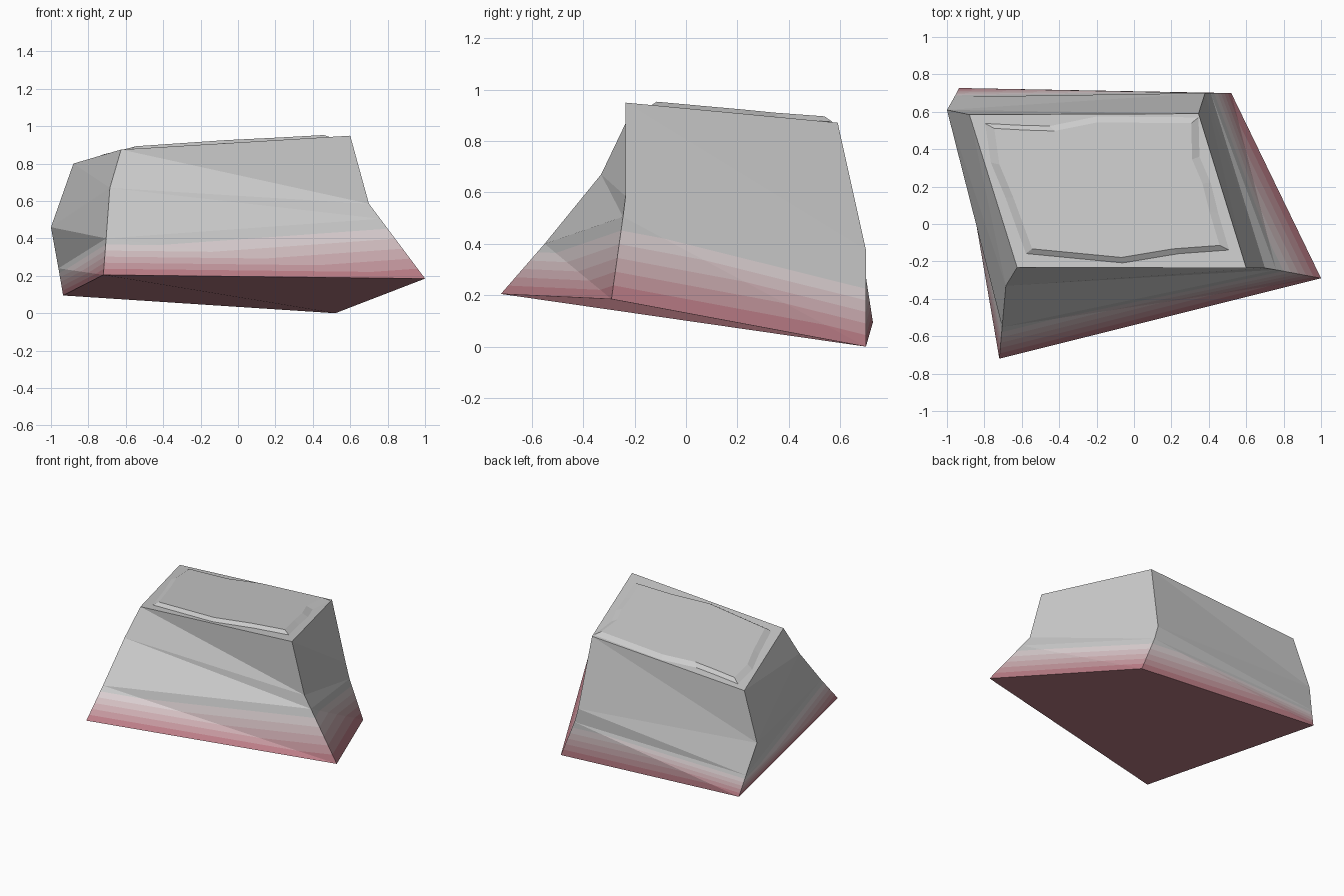
import bpy, bmesh
from mathutils import Vector

if "Cube" in bpy.data.objects:
    bpy.data.objects.remove(bpy.data.objects["Cube"])

# Corner rings, ordered front-left, front-right, back-right, back-left
BASE = [(-.72, -.72, .205), (1, -.29, .185), (.52, .70, 0), (-.935, .727, .095)]
LOW = [(-.705, -.55, .40), (.76, -.245, .505), (.41, .70, .27), (-.96, .68, .24)]
MID = [(-.685, -.33, .67), (.70, -.235, .585), (.38, .70, .375), (-1, .61, .46)]
TOP = [(-.625, -.232, .875), (.60, -.235, .949), (.345, .59, .871), (-.88, .585, .80)]


def material(name, t):
    """Stain colour blended to plain grey as t goes 0 to 1."""
    m = bpy.data.materials.new(name)
    stain = Vector((.49, .16, .20))
    m.diffuse_color = (*stain.lerp(Vector((.8, .8, .8)), t), 1)
    m.use_nodes = True
    m.node_tree.nodes["Principled BSDF"].inputs["Base Color"].default_value = m.diffuse_color
    return m


def make_object(name, bm, mats=()):
    bmesh.ops.remove_doubles(bm, verts=bm.verts, dist=1e-4)
    bmesh.ops.recalc_face_normals(bm, faces=bm.faces)
    mesh = bpy.data.meshes.new(name)
    bm.to_mesh(mesh)
    bm.free()
    for m in mats:
        mesh.materials.append(m)
    bpy.context.collection.objects.link(bpy.data.objects.new(name, mesh))


def level(lower, upper, t):
    """Ring at height t, with a point on each side's diagonal."""
    lo, up = [Vector(p) for p in lower], [Vector(p) for p in upper]
    ring = []
    for i in range(4):
        ring += [lo[i].lerp(up[i], t), lo[(i + 1) % 4].lerp(up[i], t)]
    return ring


def band(bm, lower, upper, mat, steps=1):
    for s in range(steps):
        a = level(lower, upper, s / steps)
        b = level(lower, upper, (s + 1) / steps)
        for i in range(8):
            j = (i + 1) % 8
            pts = []
            for p in (a[i], a[j], b[j], b[i]):
                if all((p - q).length > 1e-5 for q in pts):
                    pts.append(p)
            if len(pts) > 2:
                f = bm.faces.new([bm.verts.new(p) for p in pts])
                f.material_index = mat + s


# Rock body: stained foot fading to grey, then two grey bands
STEPS = 6
mats = [material(f"stain_{i}", (i + .5) / STEPS) for i in range(STEPS)]
mats.append(material("grey", 1))
bm = bmesh.new()
band(bm, BASE, LOW, 0, STEPS)
band(bm, LOW, MID, STEPS)
band(bm, MID, TOP, STEPS)
bm.faces.new([bm.verts.new(p) for p in BASE])
bm.faces.new([bm.verts.new(p) for p in TOP]).material_index = STEPS
make_object("rock_body", bm, mats)

# Raised slab on the sloping top, with a chipped bevelled rim
OUTLINE = [(-.58, -.16), (-.06, -.21), (.24, -.16), (.51, -.14), (.45, .06),
           (.41, .22), (.35, .36), (.345, .57), (-.2, .575), (-.45, .525),
           (-.62, .53), (-.8, .54), (-.77, .33), (-.69, .14)]


def on_top(x, y, lift):
    return Vector((x, y, .875 + .061 * (x + .625) - .073 * (y + .23) + lift))


bm = bmesh.new()
cx, cy = -.14, .18
outer = [bm.verts.new(on_top(x, y, -.002)) for x, y in OUTLINE]
inner = [bm.verts.new(on_top(cx + (x - cx) * .92, cy + (y - cy) * .92, .02))
         for x, y in OUTLINE]
n = len(OUTLINE)
for i in range(n):
    j = (i + 1) % n
    bm.faces.new((outer[i], outer[j], inner[j], inner[i]))
bm.faces.new(inner)
bm.faces.new(outer[::-1])
make_object("raised_top_slab", bm)
